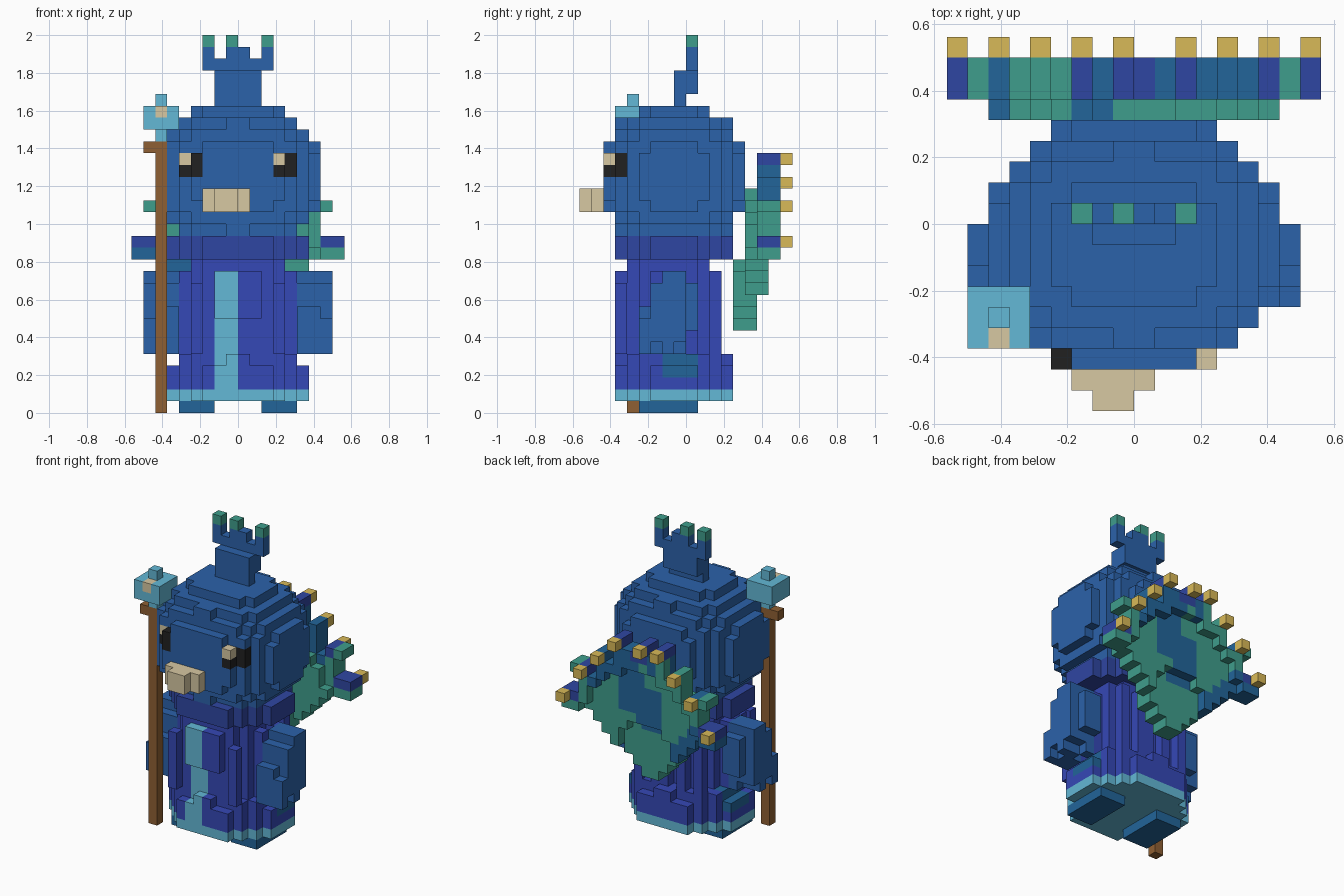
import bpy
import bmesh
from math import hypot
from mathutils import Vector

if "Cube" in bpy.data.objects:
    bpy.data.objects.remove(bpy.data.objects["Cube"], do_unlink=True)

U = 1 / 16  # edge length of one block

PALETTE = {
    "blue": "2B62AA", "robe_indigo": "3548B6", "dark_indigo": "2F46A2",
    "deep_teal": "22659A", "cyan": "63B8D6", "green": "3F9E8C",
    "brown": "8F6033", "tan": "D7C8A2", "gold": "D9BA58", "black": "212121",
}
NAMES = list(PALETTE)


def linear(c):
    return c / 12.92 if c <= 0.04045 else ((c + 0.055) / 1.055) ** 2.4


MATS = []
for name, code in PALETTE.items():
    rgba = [linear(v / 255) for v in bytes.fromhex(code)] + [1]
    mat = bpy.data.materials.new(name)
    mat.use_nodes = True
    mat.diffuse_color = rgba
    mat.node_tree.nodes["Principled BSDF"].inputs["Base Color"].default_value = rgba
    MATS.append(mat)


def box(x0, x1, y0, y1, z0, z1, color):
    return {(x, y, z): color for x in range(x0, x1)
            for y in range(y0, y1) for z in range(z0, z1)}


def drum(hx, hy, cy, z0, z1, color, power=2.0):
    """Rounded block column with an elliptical plan."""
    cells = box(-hx, hx, -9, 9, z0, z1, color)
    return {c: color for c in cells
            if abs((c[0] + 0.5) / hx) ** power + abs((c[1] + 0.5 - cy) / hy) ** power <= 1.05}


def mirror(cells):
    return {(-1 - x, y, z): color for (x, y, z), color in cells.items()}


def build(name, cells):
    """Skin the outside of a set of blocks and merge its flat faces."""
    bm = bmesh.new()
    verts = {}
    for cell, color in cells.items():
        for axis in range(3):
            for side in (0, 1):
                near = list(cell)
                near[axis] += 2 * side - 1
                if tuple(near) in cells:
                    continue
                loop = []
                for a, b in ((0, 0), (1, 0), (1, 1), (0, 1)):
                    p = list(cell)
                    p[axis] += side
                    p[(axis + 1) % 3] += a
                    p[(axis + 2) % 3] += b
                    p = tuple(p)
                    if p not in verts:
                        verts[p] = bm.verts.new(Vector(p) * U)
                    loop.append(verts[p])
                face = bm.faces.new(loop if side else loop[::-1])
                face.material_index = NAMES.index(color)
    bmesh.ops.dissolve_limit(bm, angle_limit=0.01, verts=bm.verts[:],
                             edges=bm.edges[:], delimit={'MATERIAL'})
    mesh = bpy.data.meshes.new(name)
    bm.to_mesh(mesh)
    bm.free()
    for mat in MATS:
        mesh.materials.append(mat)
    bpy.context.collection.objects.link(bpy.data.objects.new(name, mesh))


# Head: blocky ellipsoid with eyes coloured into it
head = {(x, y, z): "blue" for x, y, z in box(-7, 7, -7, 5, 15, 26, "blue")
        if ((x + .5) / 7) ** 2 + ((y + 1.5) / 6) ** 2 + ((z - 19.5) / 6) ** 2 < 1.16}
for z in (20, 21):
    for x, y in ((-4, -7), (-5, -6), (3, -7), (4, -6)):
        head[x, y, z] = "black"
head[-5, -6, 21] = head[3, -7, 21] = "tan"
build("head", head)

# Beak
build("beak", box(-3, 1, -8, -7, 17, 19, "tan") | box(-2, 0, -9, -8, 17, 19, "tan"))

# Crest with three tipped prongs
crest = box(-2, 2, -1, 0, 26, 29, "blue") | box(-2, 2, 0, 1, 27, 29, "blue")
crest |= box(-3, 3, 0, 1, 29, 30, "blue") | box(-1, 1, 0, 1, 30, 31, "blue")
for x in (-3, -1, 2):
    crest |= box(x, x + 1, 0, 1, 30, 31, "blue") | box(x, x + 1, 0, 1, 31, 32, "green")
build("crest", crest)

# Collar
build("collar", drum(6, 5, -1, 13, 15, "dark_indigo"))

# Robe with pleats all round, a front panel and a notched, flared skirt
robe = drum(4, 3.5, -1.5, 12, 13, "robe_indigo", 2.6)
robe |= {c: color for c, color in drum(5, 3.5, -1.5, 5, 12, "robe_indigo", 2.6).items()
         if c[0] not in (-5, 4) or c[1] % 2}
for x in (-4, -2, 0, 1, 3):
    robe |= box(x, x + 1, 2, 3, 5, 12, "robe_indigo")
robe |= box(-2, 2, -6, -5, 8, 12, "robe_indigo")
for x in (-4, 3):
    robe |= box(x, x + 1, -6, -5, 5, 11, "robe_indigo")
robe |= drum(6, 5, -1, 2, 4, "robe_indigo")
robe |= {c: color for c, color in drum(6, 5, -1, 4, 5, "robe_indigo").items()
         if (c[0] + 1) // 2 % 2 == 0 or -5 <= c[1] < 3 and abs(c[0] + .5) < 5}
robe |= drum(6, 5, -1, 1, 2, "cyan")
for x, y, z in robe:
    if x in (-2, -1) and y < -4 and z < 12:
        robe[x, y, z] = "cyan"
    if abs(x + .5) > 4 and -2 <= y < 1 and z in (3, 4):
        robe[x, y, z] = "deep_teal"
build("robe", robe)

# Feet and feathered arms, mirrored
foot = box(2, 5, -4, 1, 0, 1, "deep_teal")
arm = box(5, 7, -3, 1, 7, 11, "blue") | box(5, 8, -2, 0, 6, 12, "blue")
arm |= box(7, 8, -3, -2, 7, 11, "blue") | box(5, 7, -4, -2, 5, 9, "blue")
arm |= box(6, 8, -4, -2, 6, 8, "blue")
for x, y in ((6, -2), (7, -4), (7, -2), (5, -1)):
    arm |= box(x, x + 1, y, y + 1, 5, 6, "blue")
for name, part in (("foot", foot), ("arm", arm)):
    build("left_" + name, part)
    build("right_" + name, mirror(part))

# Staff with crossbar and gem
build("staff", box(-7, -6, -5, -4, 0, 22, "brown") | box(-8, -5, -5, -4, 22, 23, "brown"))
gem = box(-8, -5, -6, -3, 24, 26, "cyan")
gem |= box(-7, -6, -5, -4, 23, 24, "cyan") | box(-7, -6, -5, -4, 26, 27, "cyan")
gem[-7, -6, 25] = "tan"
build("staff_gem", gem)

# Tail fan: a leaning bowl of feathers, one column at a time
TIPS = {8: 14, 6: 17, 4: 19, 2: 21, -1: 21, -3: 21, -5: 19, -7: 17, -9: 14}


def fan_color(x, z, rise, rear):
    if z == 14 and abs(x + .5) > 7 or z == 20 and x in (-1, 0):
        return "dark_indigo"
    if x in (-3, -2) and z > 16 and not rear or x in (-2, 1) and z > 18:
        return "deep_teal"
    if rear and (-2 <= x < 1 and 12 <= z < 17 or 0 <= x < 3 and 14 <= z < 20):
        return "deep_teal"
    if x < -3 and rise < 2 or 2 <= x < 6 and z > 15 and z + x > 20:
        return "deep_teal"
    return "green"


tail = {}
for x in range(-9, 9):
    out = int(abs(x + .5))
    near = [TIPS[n] for n in (x - 1, x + 1) if n in TIPS]
    top = TIPS[x] + 1 if x in TIPS else min(near)
    bottom = min(7 + out, 13)
    for z in range(bottom, max(top, 15 if out == 7 else 0)):
        lean = hypot(1.5 * (out + .5), z - 7)
        y = 4 if lean < 6 else 5 if lean < 11.5 else 6
        for rear in (0, 1):
            tail[x, y + rear, z] = fan_color(x, z, z - bottom, rear)
    if x in TIPS:
        z = TIPS[x]
        cap = {-7: "deep_teal", -5: "green", 4: "deep_teal"}.get(x, "dark_indigo")
        tail |= box(x, x + 1, 6, 8, z, z + 1, cap) | box(x, x + 1, 8, 9, z, z + 1, "gold")
for x in (-8, 7):
    tail |= box(x, x + 1, 6, 8, 17, 18, "green")
build("tail_fan", tail)
